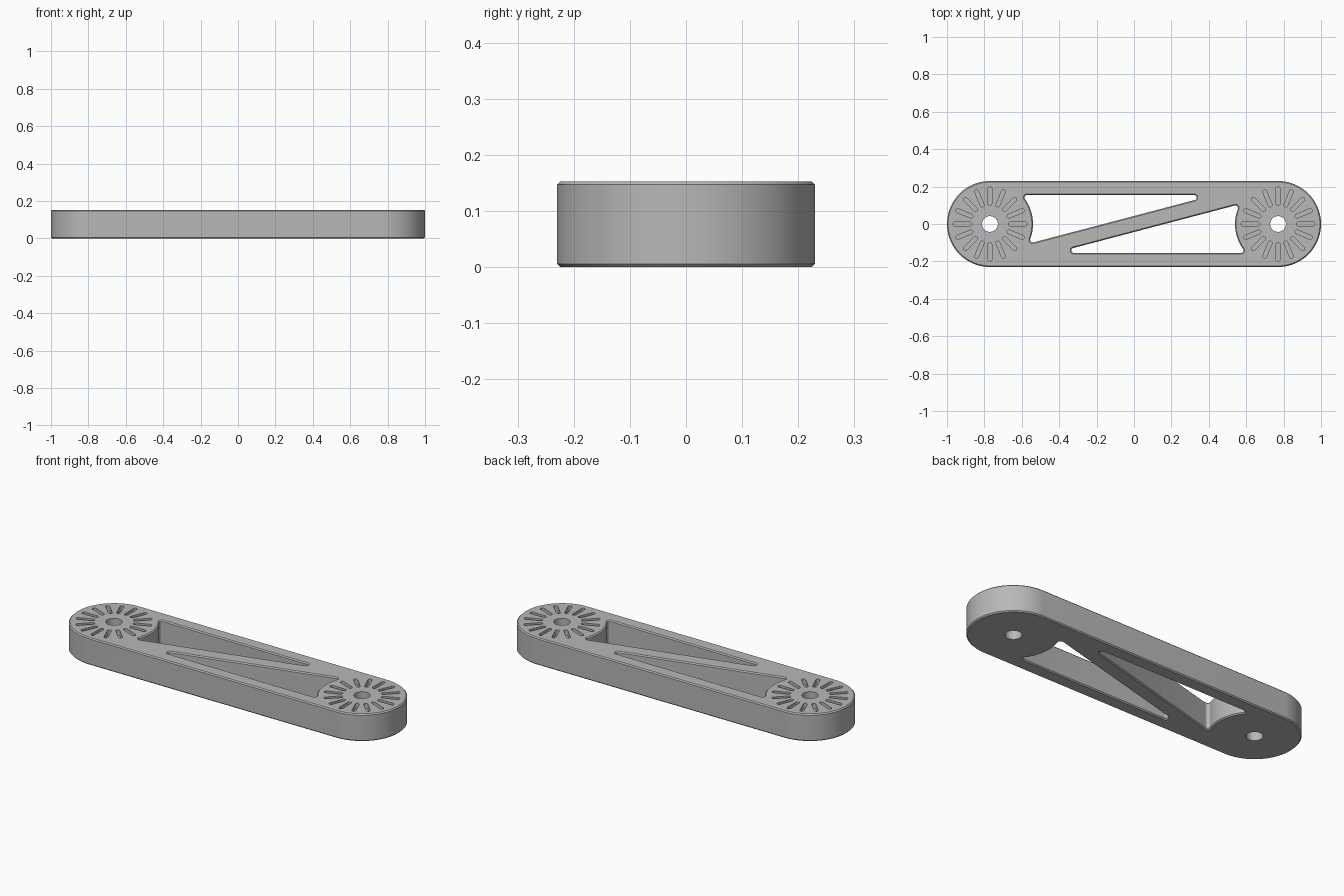
import bpy
import bmesh
from math import atan, cos, sin, pi, sqrt, tau
from mathutils import Vector, Matrix

if "Cube" in bpy.data.objects:
    bpy.data.objects.remove(bpy.data.objects["Cube"])

HEIGHT = 0.153
HUB_X, HUB_R = 0.77, 0.23
CHAMFER = 0.006
FILLET = 0.0135
SLOT_DEPTH = 0.03


def arc(centre, radius, start, end, steps):
    return [Vector((centre[0] + radius * cos(start + (end - start) * i / steps),
                    centre[1] + radius * sin(start + (end - start) * i / steps)))
            for i in range(steps + 1)]


def capsule(x0, x1, radius, steps):
    """Counter-clockwise outline with two round ends."""
    return (arc((x1, 0), radius, -pi / 2, pi / 2, steps)
            + arc((x0, 0), radius, pi / 2, 3 * pi / 2, steps))


def grow(outline, amount):
    """Offset a counter-clockwise outline outwards."""
    result = []
    for i, p in enumerate(outline):
        a = (p - outline[i - 1]).normalized()
        b = (outline[(i + 1) % len(outline)] - p).normalized()
        normal = Vector((a.y + b.y, -a.x - b.x)).normalized()
        result.append(p + normal * amount)
    return result


def loft(bm, outline, levels, matrix=Matrix()):
    """Closed solid through (offset, height) levels."""
    rings = []
    for offset, z in levels:
        ring = grow(outline, offset) if offset else outline
        rings.append([bm.verts.new(matrix @ Vector((p.x, p.y, z))) for p in ring])
    n = len(outline)
    for low, high in zip(rings, rings[1:]):
        for i in range(n):
            j = (i + 1) % n
            bm.faces.new((low[i], low[j], high[j], high[i]))
    bm.faces.new(rings[0][::-1])
    bm.faces.new(rings[-1])


def make_object(name, bm):
    mesh = bpy.data.meshes.new(name)
    bmesh.ops.recalc_face_normals(bm, faces=bm.faces[:])
    bm.to_mesh(mesh)
    bm.free()
    obj = bpy.data.objects.new(name, mesh)
    bpy.context.collection.objects.link(obj)
    return obj


def window_outline():
    """Rounded triangle between rail, diagonal brace and left hub."""
    hub = Vector((-HUB_X, 0))
    rail_y, slope, rise = 0.155, 0.263, 0.043
    tilt = atan(slope)
    reach = HUB_R + FILLET
    top = rail_y - FILLET
    c_top = Vector((hub.x + sqrt(reach ** 2 - top ** 2), top))
    c_tip = Vector(((top - rise - FILLET * sqrt(1 + slope ** 2)) / slope, top))
    along = Vector((cos(tilt), sin(tilt)))
    normal = Vector((-sin(tilt), cos(tilt)))
    gap = FILLET - (hub - Vector((0, rise))).dot(normal)
    c_low = hub + normal * gap + along * sqrt(reach ** 2 - gap ** 2)
    a_top = atan((c_top.y - hub.y) / (c_top.x - hub.x))
    a_low = atan((c_low.y - hub.y) / (c_low.x - hub.x))
    points = (arc(hub, HUB_R, a_low, a_top, 20)[1:-1]
              + arc(c_top, FILLET, a_top + pi, pi / 2, 10)
              + arc(c_tip, FILLET, pi / 2, tilt - pi / 2, 12)
              + arc(c_low, FILLET, tilt - pi / 2, a_low - pi, 10))
    return points[::-1]


# Solid arm with chamfered rims
bm = bmesh.new()
loft(bm, capsule(-HUB_X, HUB_X, HUB_R, 48),
     [(-CHAMFER, 0), (0, CHAMFER), (0, HEIGHT - CHAMFER), (-CHAMFER, HEIGHT)])
arm = make_object("link_arm", bm)

# Cutter: truss windows, pivot holes and radial slots
bm = bmesh.new()
window = window_outline()
for turn in (0, pi):
    half = Matrix.Rotation(turn, 4, "Z")
    loft(bm, window, [(2 * CHAMFER, -CHAMFER), (0, CHAMFER),
                      (0, HEIGHT - CHAMFER), (2 * CHAMFER, HEIGHT + CHAMFER)], half)
    hub = half @ Matrix.Translation((-HUB_X, 0, 0))
    loft(bm, arc((0, 0), 0.042, 0, tau, 40)[:-1], [(0, -0.1), (0, HEIGHT + 0.1)], hub)
    for i in range(16):
        loft(bm, capsule(0.11, 0.187, 0.0105, 8),
             [(0, HEIGHT - SLOT_DEPTH), (0, HEIGHT + 0.1)],
             hub @ Matrix.Rotation(i * tau / 16, 4, "Z"))
cutter = make_object("opening_cutter", bm)
cutter.hide_render = True

# Cut the openings and drop the cutter
cut = arm.modifiers.new("openings", "BOOLEAN")
cut.operation = "DIFFERENCE"
cut.solver = "EXACT"
cut.object = cutter
bpy.ops.object.select_all(action="DESELECT")
arm.select_set(True)
bpy.context.view_layer.objects.active = arm
bpy.ops.object.modifier_apply(modifier=cut.name)
bpy.data.objects.remove(cutter)

# Single grey finish
grey = bpy.data.materials.new("plain grey")
grey.use_nodes = True
colour = (0.48, 0.48, 0.48, 1)
grey.diffuse_color = colour
grey.node_tree.nodes["Principled BSDF"].inputs["Base Color"].default_value = colour
arm.data.materials.clear()
arm.data.materials.append(grey)
bpy.ops.object.shade_smooth_by_angle(angle=pi / 6)
